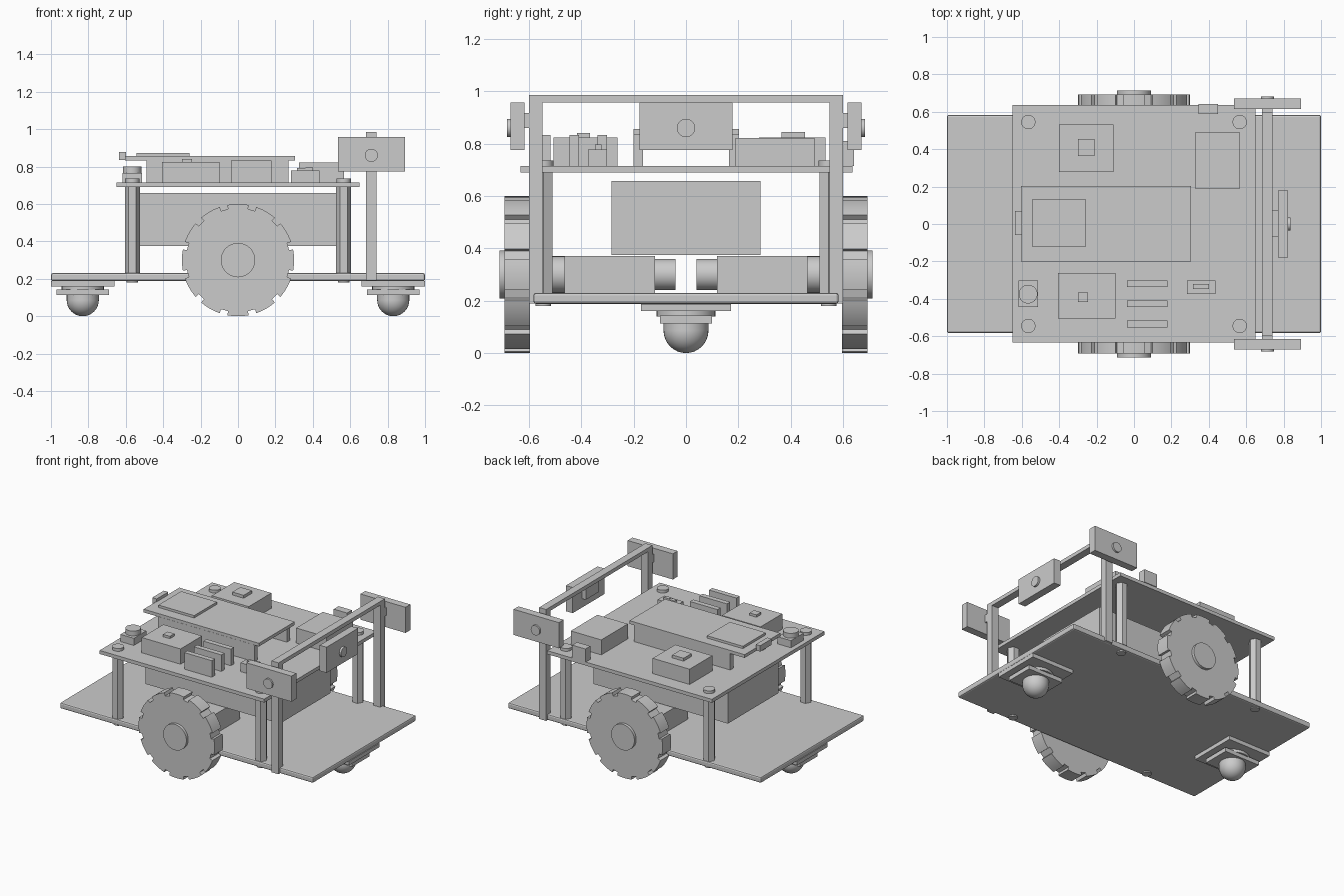
import bpy, bmesh, math
from mathutils import Matrix, Vector

if "Cube" in bpy.data.objects:
    bpy.data.objects.remove(bpy.data.objects["Cube"], do_unlink=True)

grey = bpy.data.materials.new("plain_grey")
grey.use_nodes = True
colour = (0.6, 0.6, 0.6, 1)
grey.diffuse_color = colour
grey.node_tree.nodes["Principled BSDF"].inputs["Base Color"].default_value = colour


def finish(name, bm, smooth=False):
    mesh = bpy.data.meshes.new(name)
    bmesh.ops.recalc_face_normals(bm, faces=bm.faces)
    bm.to_mesh(mesh)
    bm.free()
    mesh.materials.append(grey)
    obj = bpy.data.objects.new(name, mesh)
    bpy.context.collection.objects.link(obj)
    if smooth:
        bpy.ops.object.select_all(action="DESELECT")
        obj.select_set(True)
        bpy.context.view_layer.objects.active = obj
        bpy.ops.object.shade_smooth_by_angle(angle=math.radians(30))
    return obj


def box(name, x, y, z, bevel=0):
    """Box from (low, high) pairs on each axis."""
    bm = bmesh.new()
    bmesh.ops.create_cube(bm, size=1)
    for v in bm.verts:
        v.co = [(a + b) / 2 + c * abs(b - a) for (a, b), c in zip((x, y, z), v.co)]
    obj = finish(name, bm)
    if bevel:
        mod = obj.modifiers.new("edge", "BEVEL")
        mod.width, mod.segments = bevel, 2
    return obj


def rod(name, start, end, radius, sides=32):
    """Cylinder between two points."""
    start, end = Vector(start), Vector(end)
    axis = end - start
    bm = bmesh.new()
    turn = axis.to_track_quat("Z", "Y").to_matrix().to_4x4()
    bmesh.ops.create_cone(bm, cap_ends=True, segments=sides, radius1=radius, radius2=radius,
                          depth=axis.length, matrix=Matrix.Translation((start + end) / 2) @ turn)
    return finish(name, bm, sides > 8)


def span(centre, half):
    return (centre - half, centre + half)


def wheel(name, y0, y1, radius=0.3, notches=12, depth=0.022, half=0.021):
    """Disc with square tread notches cut in its rim."""
    points = []
    step = math.tau / notches
    gap = math.asin(half / radius)
    for i in range(notches):
        a = (i + 0.5) * step
        inner = radius - depth
        points += [(radius, a - gap), (inner, a - gap), (inner, a + gap)]
        points += [(radius, a + gap + (step - 2 * gap) * k / 6) for k in range(6)]
    bm = bmesh.new()
    face = bm.faces.new([bm.verts.new((r * math.cos(a), y0, radius + r * math.sin(a)))
                         for r, a in points])
    moved = bmesh.ops.extrude_face_region(bm, geom=[face])["geom"]
    bmesh.ops.translate(bm, vec=(0, y1 - y0, 0),
                        verts=[g for g in moved if isinstance(g, bmesh.types.BMVert)])
    return finish(name, bm, True)


# Decks and battery
LOW, DECK = 0.23, 0.715
box("base_plate", (-1, 1), (-0.583, 0.583), (0.188, LOW), 0.01)
box("upper_board", (-0.65, 0.65), (-0.633, 0.637), (0.69, DECK))
box("battery_pack", (-0.53, 0.53), (-0.285, 0.285), (0.375, 0.658))

# Hexagonal standoffs with screws
for x in (-0.565, 0.565):
    for y in (-0.545, 0.545):
        post = rod("standoff", (0, 0, LOW), (0, 0, 0.69), 0.04, 6)
        post.rotation_euler.z = math.pi / 6
        post.location = (x, y, 0)
        rod("top_screw", (x, y, DECK), (x, y, 0.735), 0.038)
        rod("bottom_screw", (x, y, 0.18), (x, y, 0.19), 0.03)

# Motors, wheels and sensor frame sides
for side, s in (("right", -1), ("left", 1)):
    box(side + "_gearbox", (-0.1, 0.1), (s * 0.118, s * 0.465), (LOW, 0.37))
    rod(side + "_motor_end", (0, s * 0.04, 0.3), (0, s * 0.118, 0.3), 0.06)
    rod(side + "_motor_collar", (0, s * 0.465, 0.3), (0, s * 0.51, 0.3), 0.07)
    rod(side + "_axle", (0, s * 0.51, 0.3), (0, s * 0.6, 0.3), 0.03)
    wheel(side + "_wheel", s * 0.595, s * 0.693)
    rod(side + "_hub", (0, s * 0.69, 0.3), (0, s * 0.713, 0.3), 0.092)

    box(side + "_frame_post", (0.685, 0.74), (s * 0.548, s * 0.6), (0.19, 0.96))
    box(side + "_sensor_bracket", (0.685, 0.74), (s * 0.59, s * 0.618), (0.86, 0.917))
    box(side + "_sensor", (0.535, 0.892), (s * 0.616, s * 0.67), (0.775, 0.958))
    rod(side + "_lens", (0.713, s * 0.67, 0.86), (0.713, s * 0.683, 0.86), 0.035)

# Crossbar and forward sensor
box("frame_crossbar", (0.685, 0.74), (-0.6, 0.6), (0.958, 0.985))
box("forward_bracket", (0.738, 0.772), (-0.07, 0.075), (0.84, 0.92))
box("forward_sensor", (0.77, 0.824), (-0.178, 0.178), (0.775, 0.958))
rod("forward_lens", (0.824, 0, 0.86), (0.838, 0, 0.86), 0.035)

# Ball casters
for x in (-0.83, 0.83):
    box("caster_mount", span(x, 0.169), span(0, 0.172), (0.16, 0.188))
    rod("caster_neck", (x, 0, 0.14), (x, 0, 0.162), 0.113)
    box("caster_plate", span(x, 0.14), span(0, 0.1), (0.113, 0.143))
    rod("caster_socket", (x, 0, 0.086), (x, 0, 0.115), 0.086)
    bm = bmesh.new()
    bmesh.ops.create_uvsphere(bm, u_segments=32, v_segments=16, radius=0.086,
                              matrix=Matrix.Translation((x, 0, 0.086)))
    finish("caster_ball", bm, True)

# Raised controller board
for y in (-0.183, 0.183):
    box("header_rail", (-0.49, 0.27), span(y, 0.018), (DECK, 0.835))
box("controller_board", (-0.605, 0.305), (-0.2, 0.203), (0.833, 0.856))
box("controller_chip", (-0.543, -0.26), (-0.123, 0.134), (0.856, 0.873))
box("controller_socket", (-0.635, -0.6), (-0.06, 0.07), (0.835, 0.877))

# Parts on the upper board
box("rear_driver", (-0.402, -0.11), (0.278, 0.533), (DECK, 0.824))
box("rear_driver_chip", (-0.3, -0.21), (0.364, 0.455), (0.824, 0.845))
box("front_driver", (-0.406, -0.1), (-0.506, -0.262), (DECK, 0.824))
box("front_driver_chip", (-0.3, -0.246), (-0.417, -0.366), (0.824, 0.841))
box("power_module", (0.326, 0.567), (0.19, 0.49), (DECK, 0.822))
box("edge_terminal", (0.345, 0.45), (0.587, 0.642), (DECK, 0.81))
for y in (-0.32, -0.427, -0.535):
    box("socket_strip", (-0.037, 0.18), span(y, 0.018), (DECK, 0.833))
box("switch_body", (0.283, 0.436), (-0.375, -0.302), (DECK, 0.778))
box("switch_lever_base", (0.316, 0.36), (-0.348, -0.322), (0.778, 0.792))
box("switch_lever", (0.36, 0.402), (-0.348, -0.322), (0.778, 0.796))
box("button_body", (-0.617, -0.512), (-0.444, -0.303), (DECK, 0.766))
rod("button_cap", (-0.566, -0.375, 0.766), (-0.566, -0.375, 0.8), 0.05)
